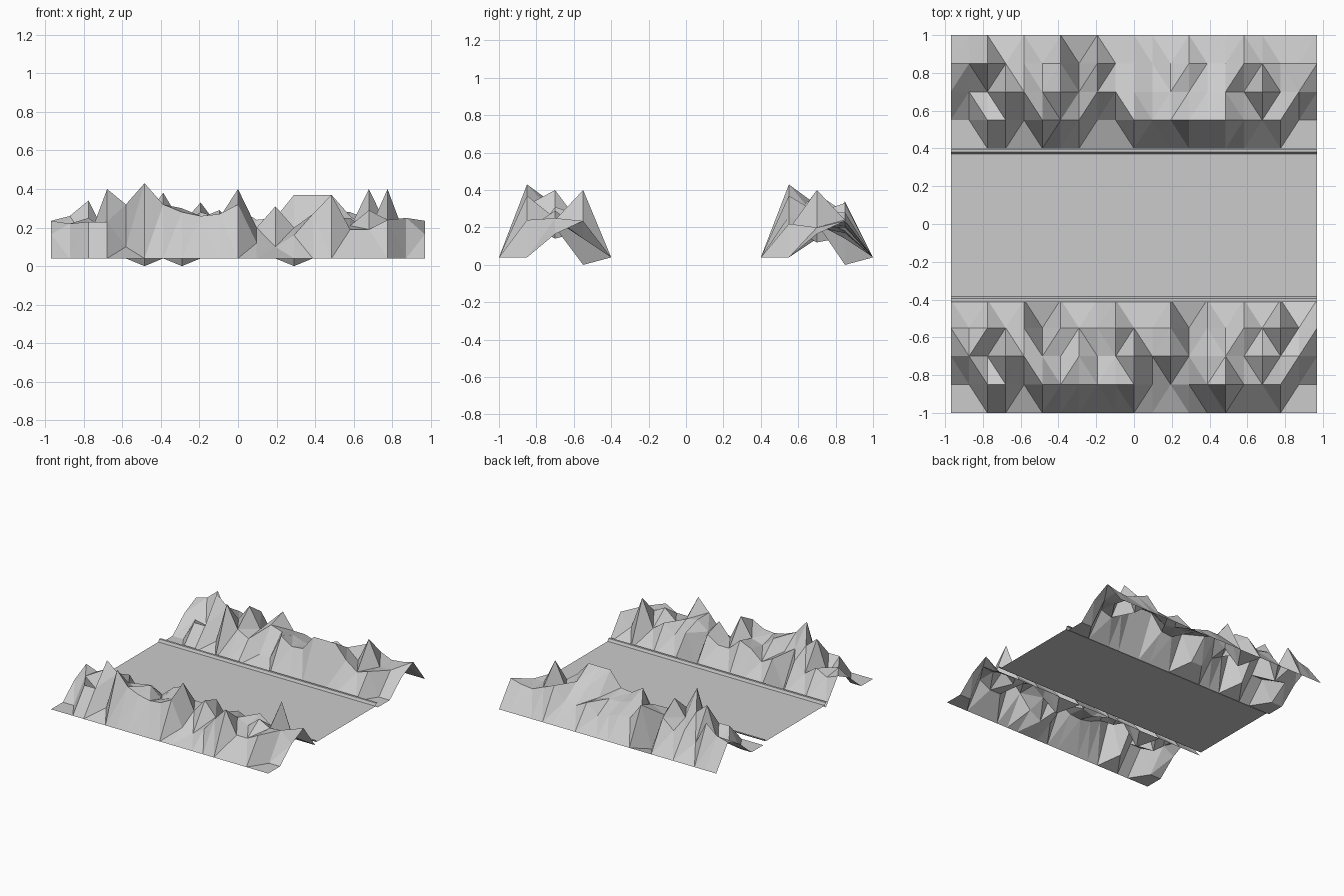
import bpy
from mathutils import Vector

if "Cube" in bpy.data.objects:
    bpy.data.objects.remove(bpy.data.objects["Cube"])

HALF = 0.97
N = 20
BASE = 0.04


def sheet(name, rows):
    """Open surface skinned across rows of points, split along the shorter diagonal."""
    verts = [Vector(p) for row in rows for p in row]
    n = len(rows[0])
    faces = []
    for r in range(len(rows) - 1):
        for i in range(n - 1):
            a = r * n + i
            b, c, d = a + 1, a + n + 1, a + n
            if (verts[a] - verts[c]).length <= (verts[b] - verts[d]).length:
                faces += [(a, b, c), (a, c, d)]
            else:
                faces += [(a, b, d), (b, c, d)]
    me = bpy.data.meshes.new(name)
    me.from_pydata(verts, [], faces)
    me.update()
    ob = bpy.data.objects.new(name, me)
    bpy.context.collection.objects.link(ob)
    return ob


def ridge(name, y0, crests):
    """Five-row rocky ridge: flat borders, three rows of heights that tile in x."""
    border = [BASE] * (N + 1)
    rows = []
    for r, heights in enumerate([border] + crests + [border]):
        hs = (heights + heights[:1])[:N + 1]
        rows.append([(-HALF + 2 * HALF * i / N, y0 + 0.15 * r, h) for i, h in enumerate(hs)])
    return sheet(name, rows)


# rocky ridge in front of the road
ridge("front_ridge", -1.0, [
    [.04, .04, .23, .23, .10, .43, .32, .28, .26, .27,
     .32, .12, .10, .16, .27, .37, .19, .19, .24, .04],
    [.165, .22, .14, .40, .32, .27, .22, .30, .22, .25,
     .40, .20, .31, .20, .27, .25, .21, .29, .24, .25],
    [.235, .20, .25, .18, .25, .0, .22, .17, .25, .29,
     .20, .20, .26, .0, .22, .18, .25, .18, .40, .14]])

# rocky ridge behind the road
ridge("back_ridge", 0.4, [
    [.04, .04, .20, .20, .10, .43, .25, .20, .10, .10,
     .30, .24, .25, .37, .37, .37, .26, .19, .22, .04],
    [.165, .14, .12, .40, .32, .25, .38, .22, .28, .25,
     .25, .22, .22, .20, .26, .28, .20, .40, .20, .20],
    [.235, .26, .34, .15, .23, .20, .28, .0, .33, .20,
     .20, .17, .14, .22, .17, .18, .28, .24, .20, .21]])

# flat road
ROAD_Z, CURB_Z = 0.06, 0.08
sheet("road", [[(-HALF, y, ROAD_Z), (HALF, y, ROAD_Z)] for y in (-0.385, 0.37)])

# raised curbs on both road edges
for y0, side, label in ((-0.385, -1, "front_curb"), (0.37, 1, "back_curb")):
    profile = [(y0, ROAD_Z), (y0 + side * 0.01, CURB_Z), (y0 + side * 0.027, CURB_Z)]
    if side < 0:
        profile.reverse()
    sheet(label, [[(-HALF, y, z), (HALF, y, z)] for y, z in profile])
